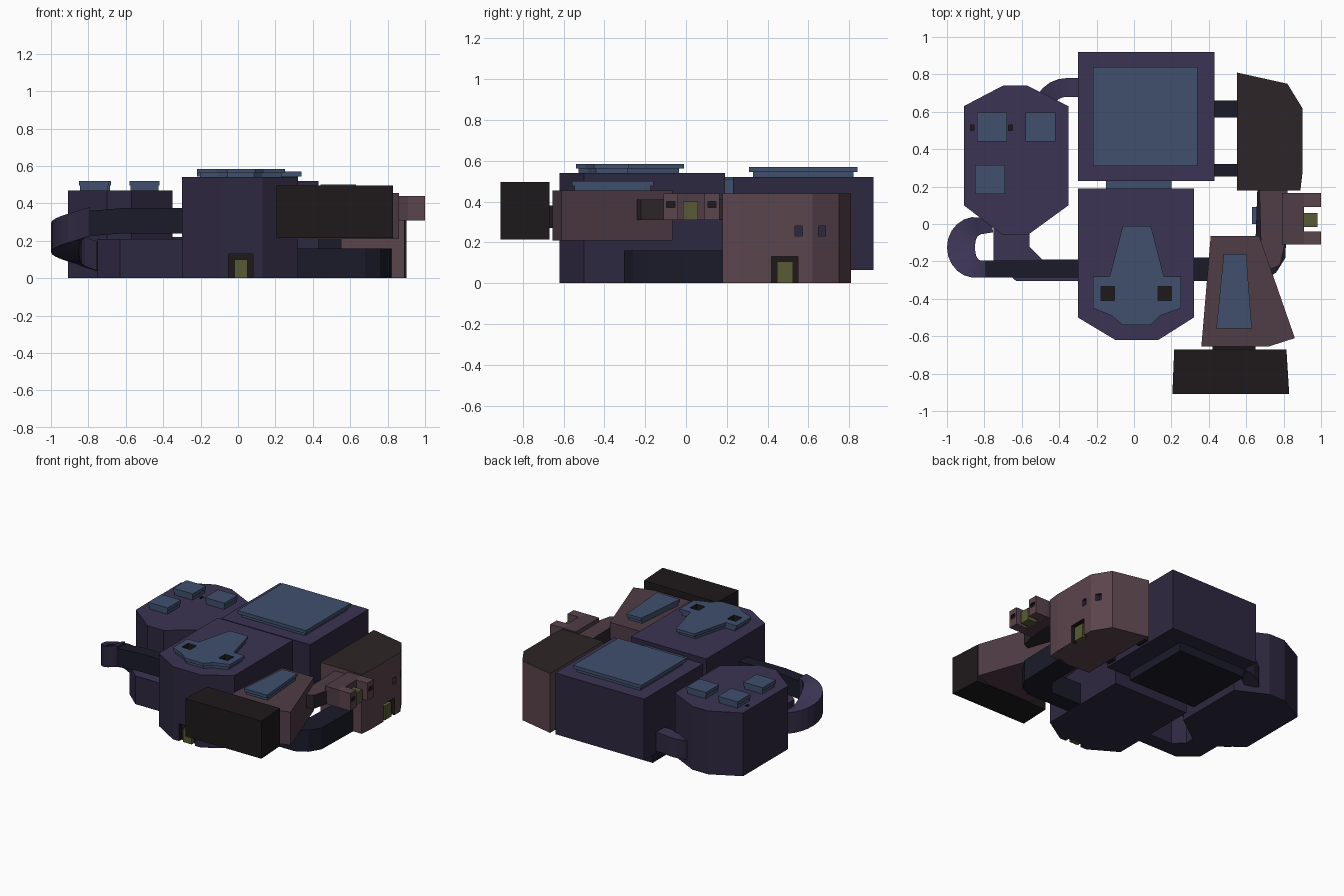
import bpy, bmesh, math
from mathutils import Vector

if "Cube" in bpy.data.objects:
    bpy.data.objects.remove(bpy.data.objects["Cube"])


def material(name, rgb):
    m = bpy.data.materials.new(name)
    m.diffuse_color = (*rgb, 1)
    m.use_nodes = True
    m.node_tree.nodes["Principled BSDF"].inputs["Base Color"].default_value = m.diffuse_color
    return m


PURPLE = material("purple_wall", (0.027, 0.021, 0.052))
PURPLE_TOP = material("purple_roof", (0.043, 0.034, 0.088))
BROWN = material("brown_wall", (0.105, 0.058, 0.075))
BROWN_TOP = material("brown_roof", (0.08, 0.045, 0.06))
DARK = material("dark_wall", (0.013, 0.010, 0.011))
DARK_TOP = material("dark_roof", (0.026, 0.018, 0.020))
PASSAGE = material("dark_passage", (0.010, 0.011, 0.022))
BLUE = material("blue_panel", (0.052, 0.080, 0.155))
YELLOW = material("yellow_door", (0.10, 0.10, 0.035))


def finish(name, bm, mat, top=None):
    bmesh.ops.recalc_face_normals(bm, faces=bm.faces)
    bm.normal_update()
    if top:
        for f in bm.faces:
            f.material_index = int(f.normal.z > .5)
    me = bpy.data.meshes.new(name)
    bm.to_mesh(me)
    bm.free()
    ob = bpy.data.objects.new(name, me)
    bpy.context.collection.objects.link(ob)
    me.materials.append(mat)
    if top:
        me.materials.append(top)
    return ob


def prism(name, pts, z0, z1, mat, top=None):
    """Extrude a plan outline between two heights."""
    bm = bmesh.new()
    f = bm.faces.new([bm.verts.new((x, y, z0)) for x, y in pts])
    r = bmesh.ops.extrude_face_region(bm, geom=[f])
    for v in r["geom"]:
        if isinstance(v, bmesh.types.BMVert):
            v.co.z = z1
    return finish(name, bm, mat, top)


def rect(x0, x1, y0, y1):
    return [(x0, y0), (x1, y0), (x1, y1), (x0, y1)]


def box(name, x0, x1, y0, y1, z0, z1, mat, top=None):
    return prism(name, rect(x0, x1, y0, y1), z0, z1, mat, top)


def sweep(name, path, height, mat, top=None):
    """Rectangular tunnel along floor points (x, y, z, width)."""
    bm = bmesh.new()
    P = [Vector(p[:3]) for p in path]
    rings = []
    for i, p in enumerate(P):
        d = P[min(i + 1, len(P) - 1)] - P[max(i - 1, 0)]
        s = Vector((-d.y, d.x, 0)).normalized() * path[i][3] / 2
        up = Vector((0, 0, height))
        rings.append([bm.verts.new(c) for c in (p - s, p + s, p + s + up, p - s + up)])
    for a, b in zip(rings, rings[1:]):
        for k in range(4):
            bm.faces.new((a[k], a[(k + 1) % 4], b[(k + 1) % 4], b[k]))
    bm.faces.new(rings[0])
    bm.faces.new(rings[-1])
    return finish(name, bm, mat, top)


def cut(ob, *boxes, mat=DARK):
    """Carve box recesses (x0,x1,y0,y1,z0,z1) lined with a material."""
    for b in boxes:
        c = box("cutter", *b, mat)
        c.hide_render = True
        m = ob.modifiers.new("cut", "BOOLEAN")
        m.operation, m.solver, m.object = "DIFFERENCE", "EXACT", c
        m.material_mode = "TRANSFER"
        dg = bpy.context.evaluated_depsgraph_get()
        me = bpy.data.meshes.new_from_object(ob.evaluated_get(dg))
        ob.modifiers.clear()
        ob.data = me
        bpy.data.objects.remove(c)


def skylight(name, pts, z, h=0.05):
    """Narrow neck with a slightly larger cap."""
    cx = sum(p[0] for p in pts) / len(pts)
    cy = sum(p[1] for p in pts) / len(pts)
    neck = [(cx + (x - cx) * .93, cy + (y - cy) * .93) for x, y in pts]
    return (prism(name + "_neck", neck, z - .01, z + h * .5, BLUE),
            prism(name + "_cap", pts, z + h * .5, z + h, BLUE))


# Front hall with its doorway and shaped skylight
hall = prism("front_hall", [(-.30, .19), (-.30, -.50), (-.10, -.62), (.13, -.62),
                            (.32, -.50), (.32, .19)], 0, .54, PURPLE, PURPLE_TOP)
cut(hall, (-.05, .08, -.70, -.59, -.05, .13))
box("front_door", -.02, .05, -.615, -.58, 0, .10, YELLOW)
for part in skylight("hall_skylight", [
        (-.06, -.01), (-.13, -.28), (-.22, -.28), (-.22, -.45), (-.12, -.49), (-.06, -.54),
        (.09, -.54), (.14, -.49), (.25, -.45), (.25, -.28), (.16, -.28), (.09, -.01)], .54, .045):
    cut(part, *[(x - .036, x + .036, -.41, -.335, .4, .7) for x in (-.14, .165)])
for x in (-.14, .165):
    box("skylight_hole_floor", x - .036, x + .036, -.41, -.335, .53, .542, DARK)

# Back hall
box("back_hall", -.30, .43, .23, .92, .065, .52, PURPLE, PURPLE_TOP)
box("back_hall_base", -.29, .27, .28, .805, 0, .08, PASSAGE)
skylight("back_skylight", rect(-.22, .34, .31, .84), .52)
box("hall_link", -.15, .20, .17, .25, .08, .51, BLUE)

# Left octagonal room with three skylights
left = prism("left_room", [(-.91, .63), (-.70, .74), (-.57, .74), (-.35, .63), (-.35, .10),
                           (-.57, -.06), (-.70, -.06), (-.91, .10)], 0, .47, PURPLE, PURPLE_TOP)
cut(left, *[(x - .01, x + .01, .50, .53, .44, .6) for x in (-.865, -.66)])
for i, (x, y) in enumerate([(-.84, .44), (-.58, .44), (-.85, .16)]):
    skylight(f"left_skylight_{i}", rect(x, x + .16, y, y + .155), .47)

# Low passage from left room to front hall
prism("left_low_passage", [(-.75, .0), (-.75, -.20), (-.63, -.305), (-.29, -.305), (-.29, -.19),
                           (-.49, -.19), (-.56, -.12), (-.56, .0)], 0, .21, PURPLE, PURPLE_TOP)

# Upper straight passage and descending curved ramp
sweep("left_high_passage", [(-.29, -.24, .24, .09), (-.62, -.24, .24, .09),
                            (-.80, -.24, .225, .09)], .135, PASSAGE)
ramp = [(-.79, -.24, .225, .09)]
for i in range(13):
    a = math.radians(270 - 15 * i)
    w = .09 + .06 * math.sin(math.radians(15 * i))
    ramp.append((-.825 + .10 * math.cos(a), -.125 + .115 * math.sin(a), .215 - .15 * i / 12, w))
ramp.append((-.76, .0, .04, .09))
sweep("curved_ramp", ramp, .155, PURPLE, PURPLE_TOP)

# Curved link from back hall to left room
bend = [(-.28, .73, .08, .10)]
for i in range(7):
    a = math.radians(90 + 15 * i)
    bend.append((-.36 + .13 * math.cos(a), .60 + .13 * math.sin(a), .08 - .06 * i / 6, .10))
sweep("back_curved_link", bend, .14, PURPLE, PURPLE_TOP)

# Right back room with door and windows
lodge = prism("right_room", [(.55, .81), (.82, .75), (.90, .62), (.90, .27), (.89, .18),
                             (.55, .18)], 0, .44, BROWN, DARK_TOP)
cut(lodge, (.87, 1, .42, .55, -.05, .13))
cut(lodge, (.875, 1, .535, .57, .23, .28), (.85, 1, .65, .685, .23, .28), mat=PURPLE)
box("right_door", .86, .895, .445, .525, 0, .105, YELLOW)
for i, (y0, y1) in enumerate([(.57, .66), (.255, .32)]):
    box(f"right_room_link_{i}", .42, .56, y0, y1, .08, .22, PASSAGE)

# Low passage from front hall round to right room
prism("right_low_passage", [(.31, -.18), (.31, -.305), (.68, -.305), (.76, -.26), (.81, -.18),
                            (.82, .20), (.66, .20), (.65, -.08), (.57, -.18)], 0, .16, PASSAGE)
box("passage_window", .63, .665, .0, .09, .05, .12, BLUE)

# Tower room raised off the ground
prism("tower_room", [(.41, -.065), (.67, -.065), (.86, -.61), (.72, -.655), (.36, -.655)],
      .21, .455, BROWN_TOP)
skylight("tower_skylight", [(.48, -.16), (.60, -.16), (.63, -.56), (.44, -.56)], .455, .045)
box("tower_link", .42, .65, -.69, -.64, .27, .38, DARK)
prism("front_block", [(.205, -.91), (.83, -.91), (.815, -.67), (.215, -.67)], .215, .495, DARK)

# Upper gallery from tower to right room
prism("upper_gallery", [(.67, .20), (.82, .20), (.82, -.05), (.78, -.22), (.71, -.25),
                        (.68, -.15)], .31, .41, DARK_TOP, BROWN_TOP)

# Balcony with two arms and a lit doorway
box("balcony_body", .79, .91, -.11, .165, .31, .44, BROWN_TOP)
for i, (y0, y1) in enumerate([(-.11, -.04), (.09, .165)]):
    arm = box(f"balcony_arm_{i}", .90, 1.0, y0, y1, .31, .44, BROWN)
    ym = (y0 + y1) / 2
    cut(arm, (.985, 1.1, ym - .02, ym + .02, .37, .40))
box("balcony_door", .905, .98, -.015, .06, .31, .40, YELLOW)
